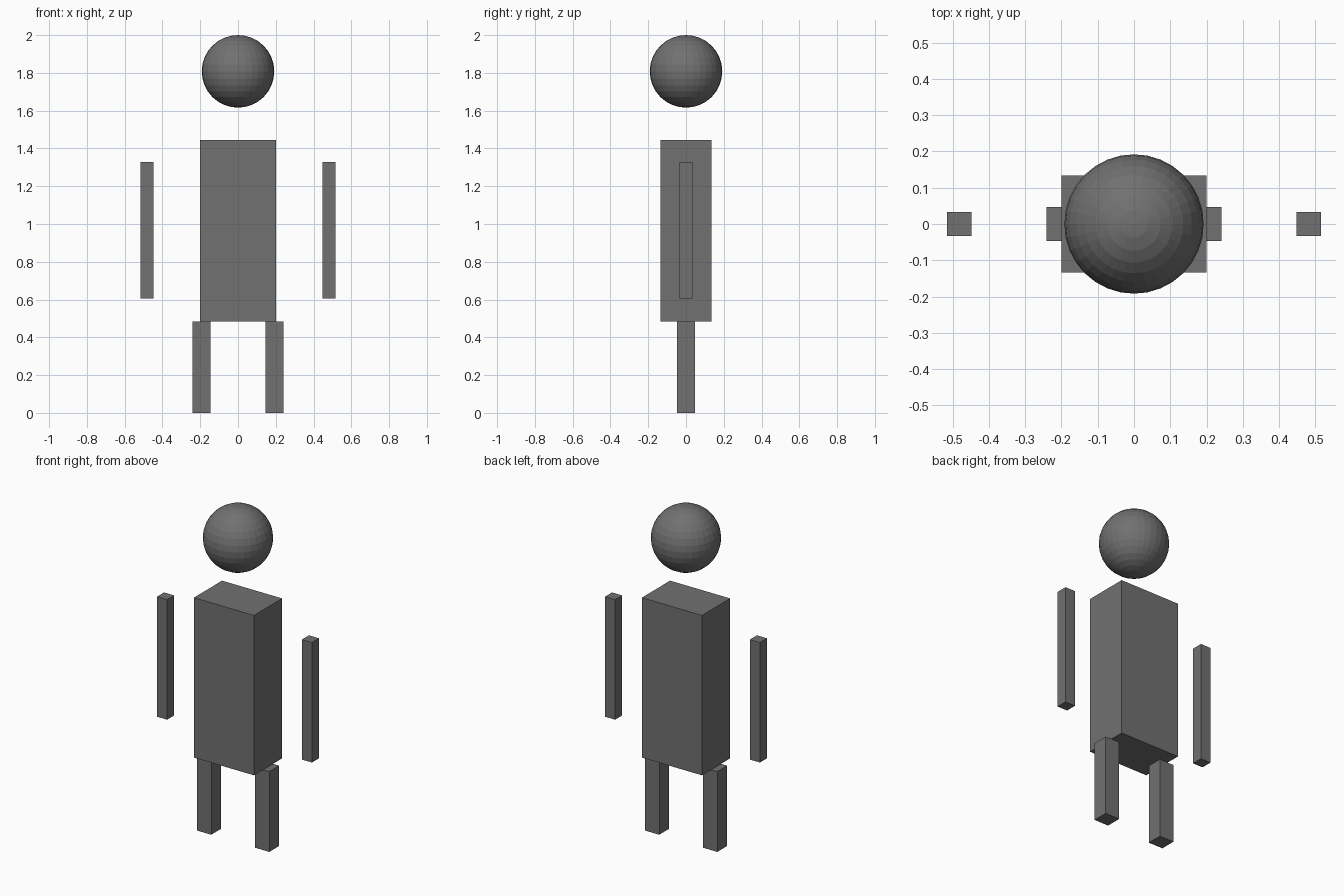
import bpy

if "Cube" in bpy.data.objects:
    bpy.data.objects.remove(bpy.data.objects["Cube"])

# Dark grey finish shared by all parts
dark = bpy.data.materials.new("dark_grey")
dark.diffuse_color = (0.165, 0.165, 0.165, 1)
dark.use_nodes = True
dark.node_tree.nodes["Principled BSDF"].inputs["Base Color"].default_value = dark.diffuse_color


def box(name, center, size):
    bpy.ops.mesh.primitive_cube_add(size=1, location=center)
    obj = bpy.context.object
    obj.name = name
    obj.scale = size
    bpy.ops.object.transform_apply(location=False, rotation=False, scale=True)
    obj.data.materials.append(dark)


# Torso
box("torso", (0, 0, 0.964), (0.4, 0.268, 0.962))

# Mirrored limbs
for side, s in (("left", -1), ("right", 1)):
    box(side + "_leg", (s * 0.193, 0, 0.2415), (0.096, 0.094, 0.483))
    box(side + "_arm", (s * 0.482, 0, 0.967), (0.067, 0.067, 0.722))

# Floating faceted head
bpy.ops.mesh.primitive_uv_sphere_add(segments=32, ring_count=16, radius=0.192,
                                     location=(0, 0, 1.808))
head = bpy.context.object
head.name = "head"
head.data.materials.append(dark)
